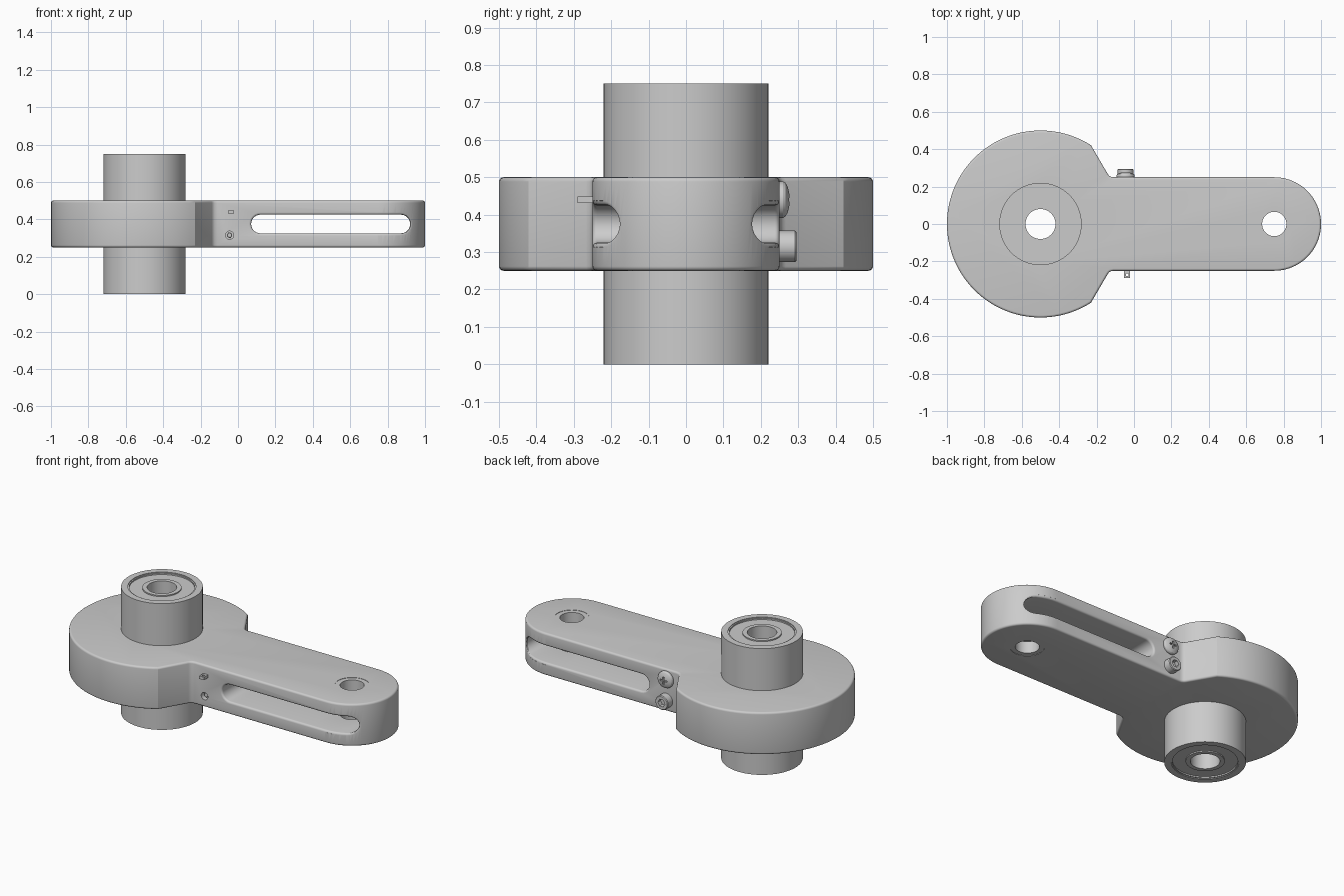
import bpy, bmesh
from math import sin, cos, pi, radians, sqrt
from mathutils import Matrix, Vector

cube = bpy.data.objects.get("Cube")
if cube:
    bpy.data.objects.remove(cube, do_unlink=True)

grey = bpy.data.materials.new("machined grey")
grey.use_nodes = True
GREY = (0.6, 0.6, 0.6, 1)
grey.diffuse_color = GREY
for node in grey.node_tree.nodes:
    if node.type == 'BSDF_PRINCIPLED':
        node.inputs["Base Color"].default_value = GREY

TO_BACK = Matrix.Rotation(-pi / 2, 4, 'X')   # turns +z into +y
Z0, Z1, ZM = 0.25, 0.5, 0.375                # arm bottom, top, middle
HEAD_X, TIP_X, SCREW_X = -0.5, 0.75, -0.045
END_R = 0.25


def make(name, bm):
    bmesh.ops.remove_doubles(bm, verts=bm.verts, dist=1e-6)
    bmesh.ops.recalc_face_normals(bm, faces=bm.faces)
    mesh = bpy.data.meshes.new(name)
    bm.to_mesh(mesh)
    bm.free()
    mesh.materials.append(grey)
    obj = bpy.data.objects.new(name, mesh)
    bpy.context.collection.objects.link(obj)
    return obj


def loft(bm, rings, wrap=False, caps=False):
    """Join equal rings of points with quads."""
    rows = [[bm.verts.new(p) for p in ring] for ring in rings]
    pairs = list(zip(rows, rows[1:]))
    if wrap:
        pairs.append((rows[-1], rows[0]))
    n = len(rows[0])
    for a, b in pairs:
        for i in range(n):
            j = (i + 1) % n
            bm.faces.new((a[i], a[j], b[j], b[i]))
    if caps:
        bm.faces.new(rows[0])
        bm.faces.new(rows[-1])


def lathe(name, profile, loc, turn=None, closed=False, sides=64):
    bm = bmesh.new()
    rings = [[(r * cos(2 * pi * i / sides), r * sin(2 * pi * i / sides), z)
              for i in range(sides)] for r, z in profile]
    loft(bm, rings, wrap=closed)
    bmesh.ops.remove_doubles(bm, verts=bm.verts, dist=1e-6)
    bm.transform(Matrix.Translation(loc) @ (turn or Matrix()))
    return make(name, bm)


def rod(name, r, a, b, loc, turn=None, sides=64):
    return lathe(name, [(0, a), (r, a), (r, b), (0, b)], loc, turn, sides=sides)


def box(name, size, loc):
    bm = bmesh.new()
    bmesh.ops.create_cube(bm, size=1)
    bm.transform(Matrix.Translation(loc) @ Matrix.Diagonal((*size, 1)))
    return make(name, bm)


def cut(obj, *cutters):
    """Subtract the cutters, keep the result and remove the helpers."""
    for c in cutters:
        c.hide_render = True
        mod = obj.modifiers.new("cut", 'BOOLEAN')
        mod.operation = 'DIFFERENCE'
        mod.solver = 'EXACT'
        mod.object = c
    deps = bpy.context.evaluated_depsgraph_get()
    deps.update()
    mesh = bpy.data.meshes.new_from_object(obj.evaluated_get(deps))
    obj.modifiers.clear()
    obj.data = mesh
    for c in cutters:
        bpy.data.objects.remove(c, do_unlink=True)


def arc(cx, r, a, b, n):
    return [(cx + r * cos(radians(a + (b - a) * i / n)),
             r * sin(radians(a + (b - a) * i / n))) for i in range(n + 1)]


# Arm: round head, tapered neck and long round-ended bar, with softened rims
neck = [(-0.14, -0.267), (-0.134, -0.259), (-0.125, -0.253), (-0.11, -0.25)]
outline = (arc(HEAD_X, 0.5, 57.3, 302.7, 72) + neck
           + arc(TIP_X, END_R, -90, 90, 40) + [(x, -y) for x, y in reversed(neck)])
bm = bmesh.new()
loft(bm, [[(x, y, z) for x, y in outline] for z in (Z0, Z1)], caps=True)
bmesh.ops.recalc_face_normals(bm, faces=bm.faces)
rims = [e for e in bm.edges if abs(e.verts[0].co.z - e.verts[1].co.z) < 1e-6]
bmesh.ops.bevel(bm, geom=rims, offset=0.012, segments=4, profile=0.5,
                affect='EDGES', clamp_overlap=False)
arm = make("arm", bm)


# Side slot cutter: stadium section whose mouths flare along the bar's surface
def surface_y(x):
    return sqrt(END_R ** 2 - max(0, x - TIP_X) ** 2)


def stadium(r):
    a, b = 0.12, 0.87
    xs = [a + (b - a) * i / 24 for i in range(1, 24)]
    ends = [radians(-90 + 15 * i) for i in range(13)]
    return ([(b + r * cos(t), r * sin(t)) for t in ends]
            + [(x, r) for x in reversed(xs)]
            + [(a - r * cos(t), -r * sin(t)) for t in ends]
            + [(x, -r) for x in xs])


FLARE, SLOT_R = 0.012, 0.05
steps = [radians(22.5 * i) for i in range(5)]
mouth = [(FLARE * (1 - cos(t)), FLARE * (1 - sin(t))) for t in steps]
mouth.append((FLARE + 0.002, -0.003))
half = [[(x, surface_y(x) - depth, ZM + z) for x, z in stadium(SLOT_R + grow)]
        for grow, depth in mouth]
half.append([(x, 0.4, ZM + z) for x, z in stadium(SLOT_R + FLARE + 0.002)])
other = [[(x, -y, z) for x, y, z in ring] for ring in reversed(half)]
bm = bmesh.new()
loft(bm, other + half, caps=True)
slot = make("slot_cutter", bm)

cut(arm, slot,
    rod("boss_cutter", 0.2, 0.1, 0.65, (HEAD_X, 0, 0)),
    rod("tip_cutter", 0.093, 0.1, 0.65, (TIP_X, 0, 0)),
    rod("screw_cutter", 0.022, -0.3, -0.2, (SCREW_X, 0, 0.315), TO_BACK, 32))

# Boss tube with shallow bearing recesses at both ends
face = [(0.08, 0.745), (0.105, 0.745), (0.105, 0.738), (0.176, 0.738),
        (0.176, 0.746), (0.183, 0.746), (0.183, 0.75), (0.22, 0.75)]
lathe("boss", face + [(r, 0.75 - z) for r, z in reversed(face)],
      (HEAD_X, 0, 0), closed=True, sides=96)

# Bushings in the two plates of the bar tip
for name, a, b in (("upper_bushing", 0.427, 0.498), ("lower_bushing", 0.252, 0.323)):
    lathe(name, [(0.065, a), (0.095, a), (0.095, b), (0.065, b)],
          (TIP_X, 0, 0), closed=True)

# Cross-head screw on the back
pan = lathe("cross_screw", [(0, -0.02), (0.03, -0.02), (0.03, 0), (0.049, 0),
            (0.049, 0.009), (0.045, 0.016), (0.034, 0.022), (0.018, 0.026), (0, 0.027)],
            (SCREW_X, 0.25, 0.44), TO_BACK, sides=48)
cut(pan, box("cross_cutter_a", (0.044, 0.03, 0.01), (SCREW_X, 0.28, 0.44)),
    box("cross_cutter_b", (0.01, 0.03, 0.044), (SCREW_X, 0.28, 0.44)))

# Socket-head screw on the back, its shank ending inside the front hole
cap = lathe("socket_screw", [(0, -0.485), (0.011, -0.485), (0.014, -0.482), (0.014, 0),
            (0.042, 0), (0.042, 0.041), (0.038, 0.045), (0, 0.045)],
            (SCREW_X, 0.25, 0.315), TO_BACK, sides=48)
cut(cap, rod("hex_cutter", 0.023, 0.02, 0.1, (SCREW_X, 0.25, 0.315), TO_BACK, 6))

# Small drilled tab on the front
tab = box("front_tab", (0.032, 0.055, 0.017), (-0.037, -0.2625, 0.44))
cut(tab, box("tab_cutter", (0.014, 0.014, 0.1), (-0.037, -0.272, 0.44)))

# Smooth shading with crisp edges
parts = [o for o in bpy.context.collection.objects
         if o.type == 'MESH' and grey.name in o.data.materials]
for o in bpy.context.view_layer.objects:
    o.select_set(o in parts)
bpy.context.view_layer.objects.active = arm
bpy.ops.object.shade_smooth_by_angle(angle=radians(25))
